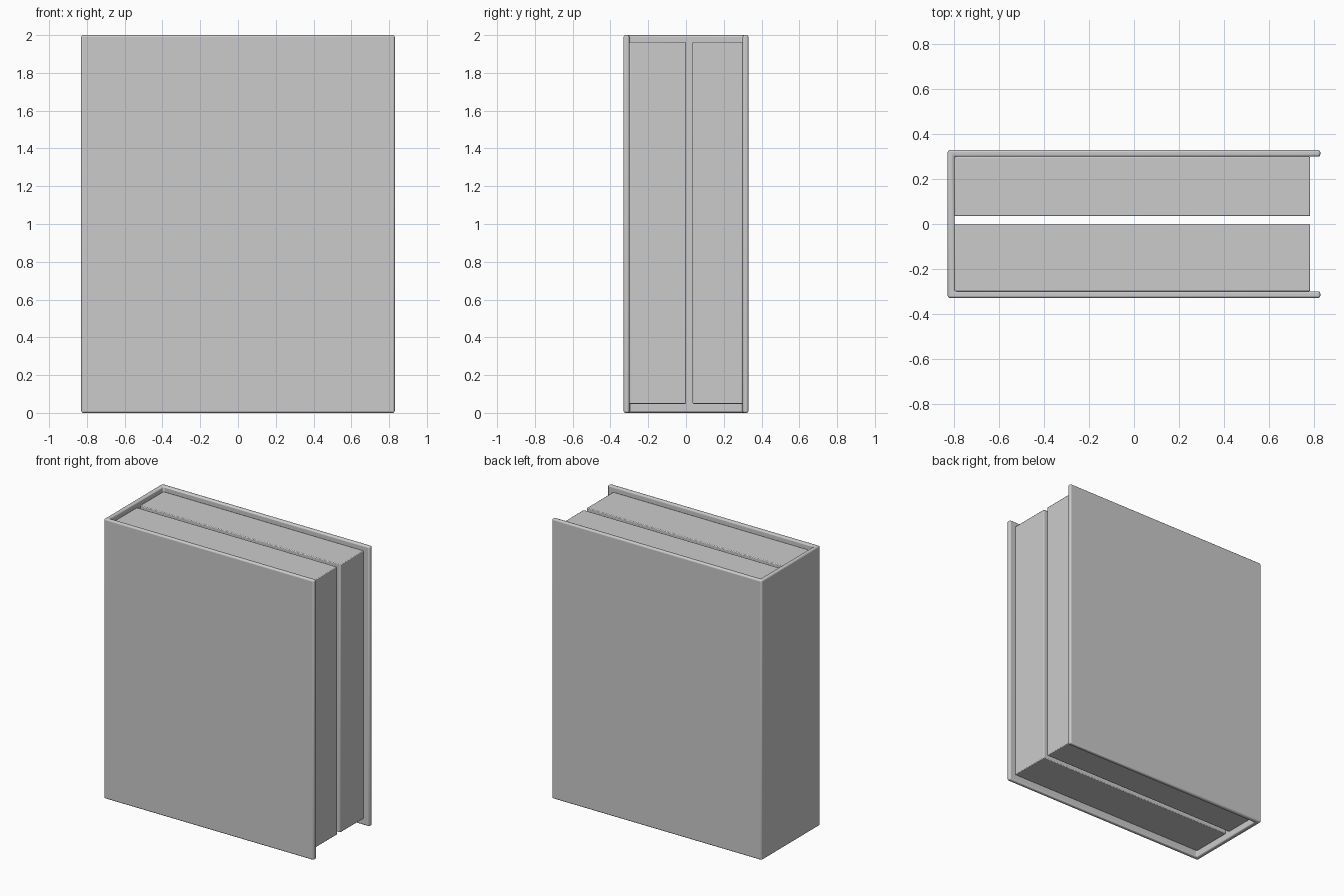
import bpy, bmesh

if "Cube" in bpy.data.objects:
    bpy.data.objects.remove(bpy.data.objects["Cube"])

HALF_W, HALF_D, HEIGHT, BOARD = 0.83, 0.33, 2.0, 0.03


def finish(name, bm, bevel, segments):
    """Turn a bmesh into a named object with softly rounded edges."""
    bmesh.ops.recalc_face_normals(bm, faces=bm.faces)
    mesh = bpy.data.meshes.new(name)
    bm.to_mesh(mesh)
    bm.free()
    obj = bpy.data.objects.new(name, mesh)
    bpy.context.collection.objects.link(obj)
    mod = obj.modifiers.new("rounded_edges", 'BEVEL')
    mod.width = bevel
    mod.segments = segments
    mod.limit_method = 'ANGLE'
    bpy.ops.object.select_all(action='DESELECT')
    obj.select_set(True)
    bpy.context.view_layer.objects.active = obj
    bpy.ops.object.shade_smooth_by_angle()
    return obj


def prism(name, outline, z0, z1, bevel, segments=2):
    """Extrude a closed plan outline from z0 to z1."""
    bm = bmesh.new()
    face = bm.faces.new([bm.verts.new((x, y, z0)) for x, y in outline])
    geom = bmesh.ops.extrude_face_region(bm, geom=[face])["geom"]
    verts = [v for v in geom if isinstance(v, bmesh.types.BMVert)]
    bmesh.ops.translate(bm, verts=verts, vec=(0, 0, z1 - z0))
    return finish(name, bm, bevel, segments)


# Cover: two boards joined by the spine, a U in plan, open at +x
inner_x, inner_y = -HALF_W + BOARD, HALF_D - BOARD
prism("cover", [(-HALF_W, -HALF_D), (HALF_W, -HALF_D), (HALF_W, -inner_y),
                (inner_x, -inner_y), (inner_x, inner_y), (HALF_W, inner_y),
                (HALF_W, HALF_D), (-HALF_W, HALF_D)], 0, HEIGHT, 0.01, 3)

# Page blocks: front and back, with an open gap between them
for name, y0, y1 in (("front_pages", -inner_y, 0.0),
                     ("back_pages", 0.035, inner_y)):
    prism(name, [(inner_x, y0), (0.785, y0), (0.785, y1), (inner_x, y1)],
          0.048, 1.963, 0.005)
